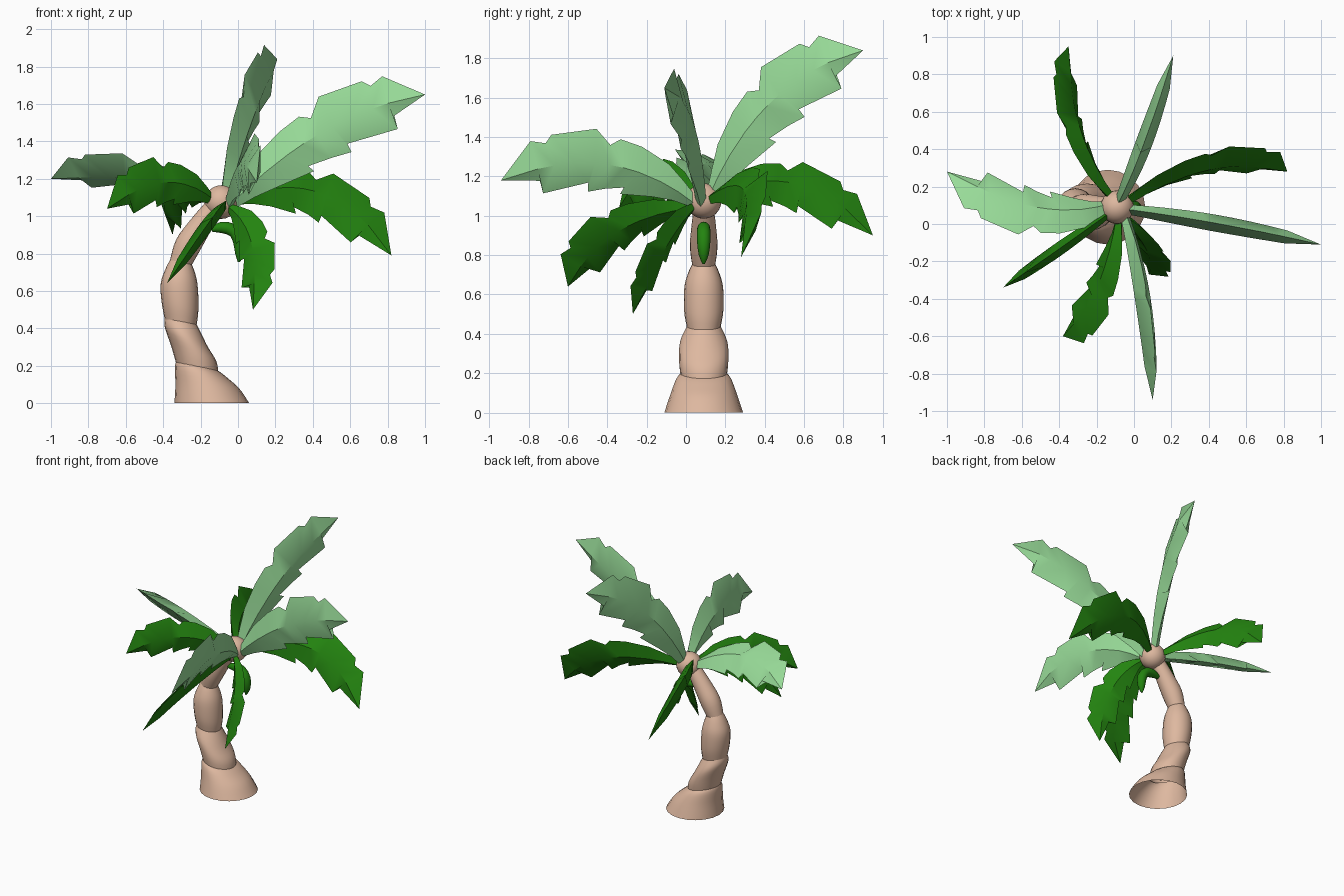
import bpy, bmesh, math
from mathutils import Vector

cube = bpy.data.objects.get("Cube")
if cube:
    bpy.data.objects.remove(cube)


def make_material(name, rgb):
    mat = bpy.data.materials.new(name)
    mat.use_nodes = True
    mat.diffuse_color = (*rgb, 1)
    mat.node_tree.nodes["Principled BSDF"].inputs["Base Color"].default_value = (*rgb, 1)
    return mat


BARK = make_material("bark", (0.73, 0.48, 0.35))
LIGHT = make_material("light_leaf", (0.32, 0.72, 0.32))
DARK = make_material("dark_leaf", (0.017, 0.23, 0.005))


def finish(bm, name, mat, angle):
    bmesh.ops.recalc_face_normals(bm, faces=bm.faces)
    mesh = bpy.data.meshes.new(name)
    bm.to_mesh(mesh)
    bm.free()
    obj = bpy.data.objects.new(name, mesh)
    bpy.context.collection.objects.link(obj)
    mesh.materials.append(mat)
    bpy.ops.object.select_all(action="DESELECT")
    obj.select_set(True)
    bpy.context.view_layer.objects.active = obj
    bpy.ops.object.shade_smooth_by_angle(angle=math.radians(angle))
    return obj


def tube(name, rings, mat, capped=False, sides=20, y=0.09, steps=4):
    """Loft tilted rings (x, z, radius, tilt in degrees), eased between stations."""
    bm = bmesh.new()
    rows = []
    dense = []
    for i in range(len(rings) - 1):
        p0, p1, p2, p3 = (rings[max(0, min(len(rings) - 1, i + k))] for k in (-1, 0, 1, 2))
        for s in range(steps):
            t = s / steps
            dense.append([b + t / 2 * (c - a + t * (2 * a - 5 * b + 4 * c - d + t * (3 * (b - c) + d - a)))
                          for a, b, c, d in zip(p0, p1, p2, p3)])
    dense.append(rings[-1])
    for x, z, r, tilt in dense:
        a = math.radians(tilt)
        row = []
        for k in range(sides):
            q = math.tau * k / sides
            row.append(bm.verts.new((x + r * math.cos(a) * math.cos(q), y + r * math.sin(q),
                                     z + r * math.sin(a) * math.cos(q))))
        rows.append(row)
    for lo, hi in zip(rows, rows[1:]):
        for k in range(sides):
            n = (k + 1) % sides
            bm.faces.new((lo[k], lo[n], hi[n], hi[k]))
    if capped:
        bm.faces.new(rows[0])
        bm.faces.new(rows[-1])
    return finish(bm, name, mat, 50)


# Trunk: four overlapping bulging segments, open underneath
tube("trunk_base", [(-.14, 0, .2, 0), (-.165, .09, .17, -3), (-.2, .17, .14, -12),
                    (-.215, .2, .115, -14)], BARK)
tube("trunk_lower", [(-.215, .17, .115, -14), (-.235, .26, .125, -17), (-.28, .36, .12, -22),
                     (-.31, .45, .08, -9)], BARK)
tube("trunk_middle", [(-.305, .43, .085, -6), (-.31, .52, .1, -11), (-.315, .64, .098, 0),
                      (-.315, .72, .075, 5), (-.31, .78, .045, 0)], BARK)
tube("trunk_upper", [(-.315, .73, .055, -20), (-.27, .84, .07, -29), (-.2, .95, .062, -29),
                     (-.13, 1.05, .05, -29)], BARK)

# Crown knob where the fronds meet
bm = bmesh.new()
bmesh.ops.create_uvsphere(bm, u_segments=20, v_segments=12, radius=0.09)
bmesh.ops.translate(bm, vec=(-.09, .09, 1.075), verts=bm.verts)
finish(bm, "crown", BARK, 50)

# Hanging fruit
tube("fruit", [(-.14, .93, .015, -80), (-.09, .94, .03, -90), (-.03, .925, .034, -110),
               (.005, .87, .034, -150), (.01, .8, .025, -175), (.005, .755, .006, -180)],
     DARK, capped=True, sides=12, steps=2)

# Frond outline: position along the rib, and half width, with torn notches
RIB = (0, .1, .2, .32, .4, .47, .55, .65, .75, .83, 1)
UPPER = ((0, .025), (.1, .06), (.2, .1), (.34, .13), (.44, .14), (.48, .1), (.55, .18),
         (.74, .16), (.77, .12), (.83, .15), (1, 0))
LOWER = ((0, .025), (.1, .06), (.2, .1), (.37, .15), (.36, .11), (.47, .14), (.57, .165),
         (.57, .115), (.83, .145), (.79, .085), (1, 0))


def frond(name, mat, root, mid, tip, up, scale):
    """Curved blade with a raised rib on both sides; up leads to its upper edge."""
    root, mid, tip, up = (Vector(v) for v in (root, mid, tip, up))
    ctrl = 2 * mid - (root + tip) / 2

    def place(u, w, t):
        point = root * (1 - u) ** 2 + ctrl * 2 * u * (1 - u) + tip * u * u
        tangent = ((ctrl - root) * (1 - u) + (tip - ctrl) * u).normalized()
        wide = (up - tangent * up.dot(tangent)).normalized()
        return point + (wide * w + tangent.cross(wide) * t) * scale

    bm = bmesh.new()
    last = len(RIB) - 1
    end = bm.verts.new(tip)
    edges = [[bm.verts.new(place(u, sign * w, 0)) for u, w in side[:-1]] + [end]
             for side, sign in ((UPPER, 1), (LOWER, -1))]
    for sign in (1, -1):
        rib = [bm.verts.new(place(u, 0, sign * (.025 + .02 * math.sin(math.pi * u))))
               for u in RIB[:-1]] + [end]
        for edge in edges:
            for i in range(last):
                if i == last - 1:
                    bm.faces.new((rib[i], edge[i], end))
                else:
                    bm.faces.new((rib[i], edge[i], edge[i + 1], rib[i + 1]))
    finish(bm, name, mat, 35)


# Upper light fronds
frond("light_frond_left", LIGHT, (-.05, .08, 1.05), (.46, .0, 1.45), (1, -.11, 1.65), (0, 0, 1), 1)
frond("light_frond_back", LIGHT, (-.08, .12, 1.08), (.06, .45, 1.58), (.21, .9, 1.84), (0, 0, 1), 1)
frond("light_frond_front", LIGHT, (-.05, .05, 1.06), (.05, -.42, 1.27), (.1, -.94, 1.18), (.2, 0, 1), .95)
frond("light_frond_right", LIGHT, (-.12, .1, 1.07), (-.55, .07, 1.23), (-1, .28, 1.2), (0, -.8, .55), .95)

# Lower dark fronds
frond("dark_frond_left", DARK, (-.04, .12, 1.08), (.42, .33, 1.11), (.82, .28, .79), (0, .42, .9), .9)
frond("dark_frond_back", DARK, (-.12, .14, 1.08), (-.33, .53, 1.15), (-.35, .95, .9), (-.42, 0, .9), .85)
frond("dark_frond_right", DARK, (-.13, .06, 1.08), (-.41, -.14, 1.18), (-.7, -.34, 1.04), (0, 0, 1), .78)
frond("dark_frond_front", DARK, (-.08, .03, 1.05), (-.18, -.36, .93), (-.38, -.6, .64), (.43, -.64, .62), .78)
frond("dark_frond_droop", DARK, (-.05, .04, 1.05), (.09, -.13, .84), (.08, -.27, .5), (.7, -.25, .6), .68)
